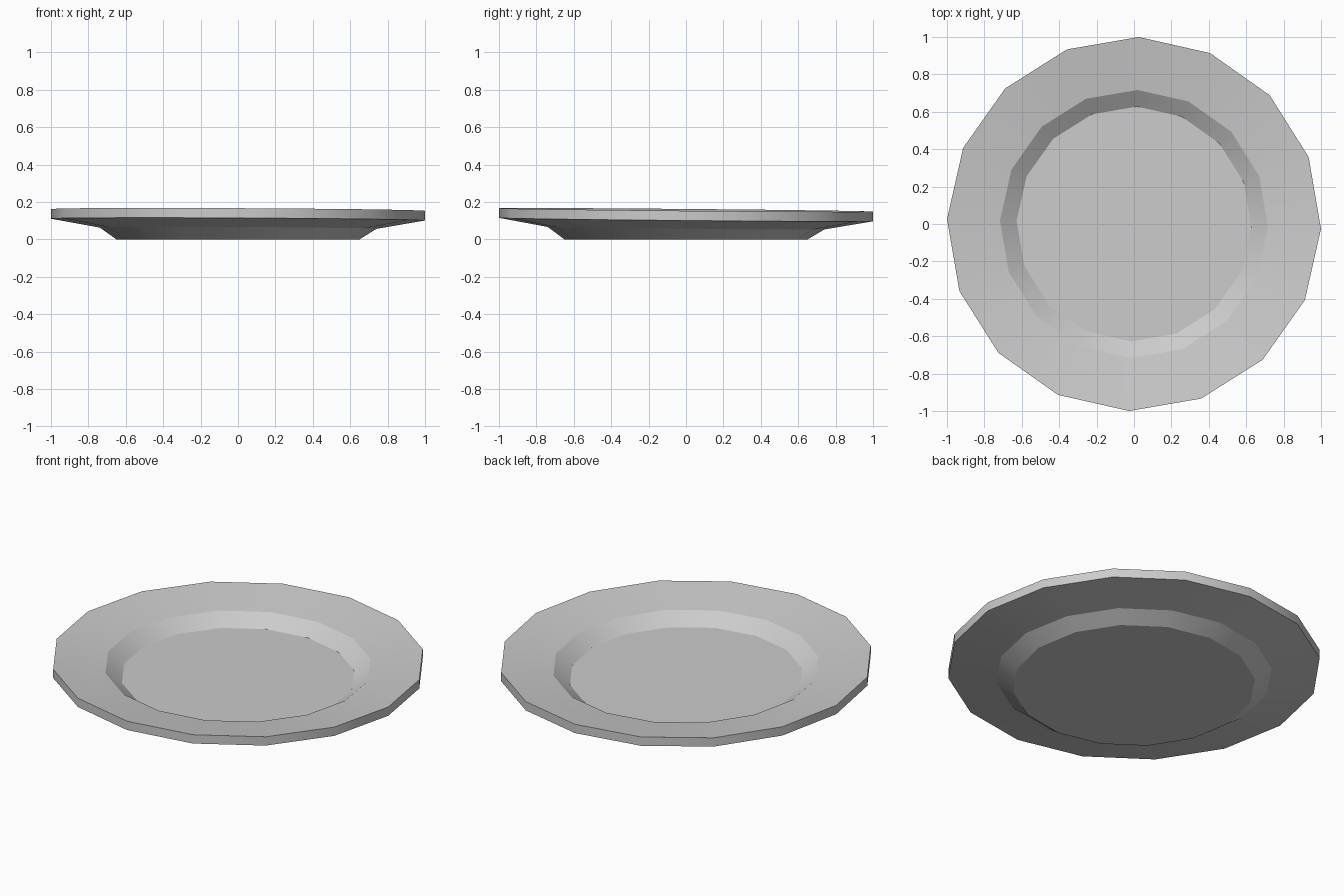
import bpy, bmesh, math

cube = bpy.data.objects.get("Cube")
if cube:
    bpy.data.objects.remove(cube, do_unlink=True)

SIDES = 16
TURN = math.radians(-1.5)
# Radius, height: underside foot, foot top, rim bottom, rim top, well lip, well floor
PROFILE = [(0.65, 0.0), (0.74, 0.06), (1.0, 0.106), (1.0, 0.158), (0.717, 0.117), (0.628, 0.055)]

# Plain grey glaze
grey = bpy.data.materials.new("grey_ceramic")
grey.use_nodes = True
colour = (0.6, 0.6, 0.6, 1)
grey.diffuse_color = colour
grey.node_tree.nodes["Principled BSDF"].inputs["Base Color"].default_value = colour

# Turned plate: rings of the profile bridged by quads, closed by foot and floor
bm = bmesh.new()
rings = []
for r, z in PROFILE:
    ring = []
    for i in range(SIDES):
        a = TURN + math.tau * i / SIDES
        x, y = r * math.cos(a), r * math.sin(a)
        tilt = -0.005 * x - 0.009 * y if z > 0 else 0   # the foot sits flat
        ring.append(bm.verts.new((x, y, z + tilt)))
    rings.append(ring)

for low, high in zip(rings, rings[1:]):
    for i in range(SIDES):
        j = (i + 1) % SIDES
        bm.faces.new((low[i], low[j], high[j], high[i]))
bm.faces.new(rings[0][::-1])
bm.faces.new(rings[-1])

# Smooth around the plate, crisp along every ring
for face in bm.faces:
    face.smooth = True
for ring in rings:
    for i in range(SIDES):
        bm.edges.get((ring[i], ring[(i + 1) % SIDES])).smooth = False
bmesh.ops.recalc_face_normals(bm, faces=bm.faces)

mesh = bpy.data.meshes.new("plate")
bm.to_mesh(mesh)
bm.free()
mesh.materials.append(grey)
plate = bpy.data.objects.new("plate", mesh)
bpy.context.collection.objects.link(plate)
